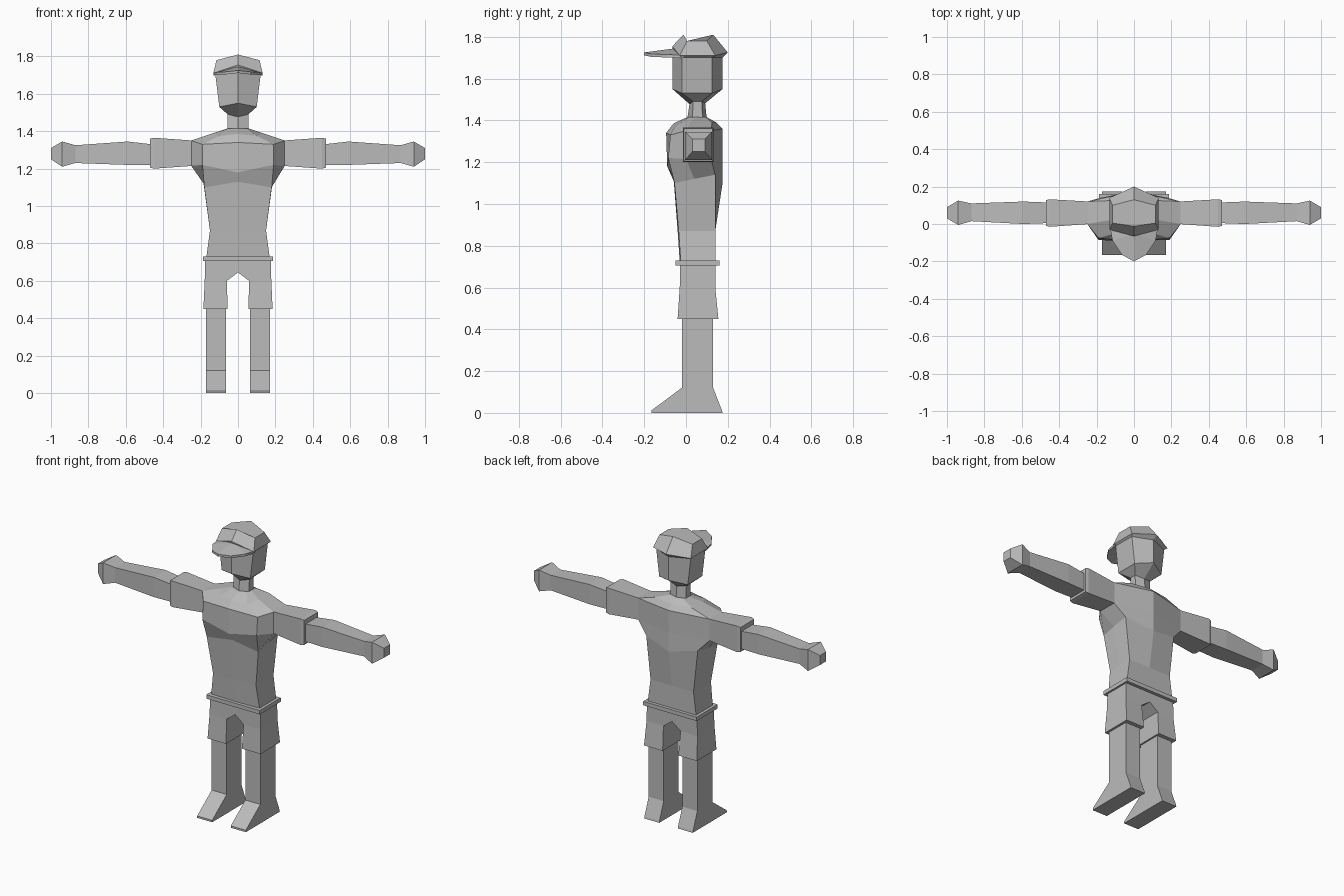
import bpy, bmesh

skin = bpy.data.materials.new("plain_grey")
skin.diffuse_color = (0.5, 0.5, 0.5, 1)


def finish(name, bm, mirror=False):
    """Turn a bmesh into a flat shaded object, optionally mirrored in x."""
    bmesh.ops.recalc_face_normals(bm, faces=bm.faces)
    me = bpy.data.meshes.new(name)
    bm.to_mesh(me)
    bm.free()
    me.materials.append(skin)
    ob = bpy.data.objects.new(name, me)
    bpy.context.collection.objects.link(ob)
    if mirror:
        ob.modifiers.new("mirror", 'MIRROR').merge_threshold = 0.0005
    return ob


def loft(name, rings, mirror=False):
    """Skin a list of equally long closed rings and cap both ends."""
    bm = bmesh.new()
    vs = [[bm.verts.new(p) for p in r] for r in rings]
    n = len(vs[0])
    for a, b in zip(vs, vs[1:]):
        for i in range(n):
            j = (i + 1) % n
            bm.faces.new((a[i], a[j], b[j], b[i]))
    bm.faces.new(vs[0])
    bm.faces.new(vs[-1])
    return finish(name, bm, mirror)


def sym(half):
    """Complete a half ring that starts and ends on x = 0."""
    return half + [(-x, y, z) for x, y, z in half[-2:0:-1]]


def rect_z(x0, x1, y0, y1, z):
    return [(x0, y0, z), (x1, y0, z), (x1, y1, z), (x0, y1, z)]


def rect_x(x, y0, y1, z0, z1):
    return [(x, y0, z0), (x, y1, z0), (x, y1, z1), (x, y0, z1)]


# torso: front centre, front corner, side, back corner, back centre
loft("torso", [sym(h) for h in (
    [(0, -.03, .72), (.17, -.025, .72), (.17, .06, .72), (.17, .14, .72), (0, .14, .72)],
    [(0, -.04, .87), (.15, -.035, .87), (.15, .05, .87), (.15, .14, .87), (0, .14, .87)],
    [(0, -.06, 1.13), (.18, -.055, 1.10), (.184, .04, 1.12), (.18, .14, 1.14), (0, .175, 1.10)],
    [(0, -.09, 1.18), (.19, -.085, 1.22), (.25, 0, 1.215), (.25, .12, 1.215), (0, .175, 1.22)],
    [(0, -.095, 1.34), (.19, -.075, 1.33), (.25, 0, 1.35), (.25, .12, 1.35), (0, .175, 1.36)],
    [(0, -.06, 1.385), (.10, -.05, 1.375), (.13, .02, 1.39), (.13, .125, 1.39), (0, .145, 1.39)],
    [(0, .005, 1.415), (.05, .015, 1.415), (.057, .05, 1.415), (.05, .095, 1.415), (0, .10, 1.415)],
)])

# neck and head: hexagonal rings
loft("neck", [sym(h) for h in (
    [(0, .005, 1.40), (.055, .03, 1.40), (.055, .08, 1.40), (0, .10, 1.40)],
    [(0, .02, 1.50), (.055, .035, 1.50), (.055, .075, 1.50), (0, .09, 1.50)],
)])
loft("head", [sym(h) for h in (
    [(0, .02, 1.475), (.055, .035, 1.49), (.055, .075, 1.49), (0, .09, 1.48)],
    [(0, -.065, 1.55), (.10, -.02, 1.53), (.10, .125, 1.53), (0, .175, 1.55)],
    [(0, -.065, 1.71), (.122, -.02, 1.71), (.122, .125, 1.71), (0, .175, 1.71)],
)])

# cap crown and peak
loft("cap_crown", [sym(h) for h in (
    [(0, -.06, 1.70), (.12, -.02, 1.70), (.12, .125, 1.70), (0, .175, 1.70)],
    [(0, -.065, 1.755), (.132, -.03, 1.71), (.132, .14, 1.71), (0, .20, 1.725)],
    [(0, -.012, 1.81), (.115, .005, 1.78), (.115, .10, 1.78), (0, .13, 1.81)],
)])
bm = bmesh.new()
outline = [(0, -.05, 1.745), (.13, -.01, 1.712), (.115, -.09, 1.715), (.065, -.165, 1.718), (0, -.20, 1.725)]
top = [bm.verts.new(p) for p in outline]
low = [bm.verts.new((x, y, z - .014)) for x, y, z in outline]
for v in (top, low):
    bm.faces.new((v[0], v[1], v[2]))
    bm.faces.new((v[0], v[2], v[3], v[4]))
for i in range(4):
    bm.faces.new((top[i], top[i + 1], low[i + 1], low[i]))
finish("cap_peak", bm, True)

# sleeve, bare arm and fist
loft("sleeve", [rect_x(*r) for r in (
    (.24, 0, .12, 1.215, 1.35), (.45, -.015, .132, 1.20, 1.365),
    (.47, -.01, .128, 1.205, 1.36))], True)
loft("arm", [rect_x(*r) for r in (
    (.46, .005, .115, 1.22, 1.33), (.59, 0, .12, 1.22, 1.345),
    (.87, .015, .11, 1.23, 1.325), (.94, -.005, .125, 1.21, 1.345),
    (1.0, .03, .09, 1.25, 1.31))], True)

# belt
loft("belt", [rect_z(-.187, .187, -.05, .16, z) for z in (.705, .73)])

# shorts: half front outline given depth that varies with height
bm = bmesh.new()
pts = [(0, .715, -.028, .14), (.175, .715, -.028, .14), (.178, .60, -.03, .14),
       (.185, .45, -.04, .155), (.055, .45, -.04, .155), (.06, .60, -.03, .14),
       (0, .645, -.028, .14)]
front = [bm.verts.new((x, y, z)) for x, z, y, b in pts]
back = [bm.verts.new((x, b, z)) for x, z, y, b in pts]
for v in (front, back):
    bm.faces.new((v[0], v[1], v[2], v[5], v[6]))
    bm.faces.new((v[2], v[3], v[4], v[5]))
for i in range(6):
    bm.faces.new((front[i], front[i + 1], back[i + 1], back[i]))
finish("shorts", bm, True)

# leg and wedge foot
loft("leg", [rect_z(.065, .17, *r) for r in (
    (-.165, .175, 0), (-.165, .172, .012), (-.02, .13, .12), (-.02, .13, .47))], True)
